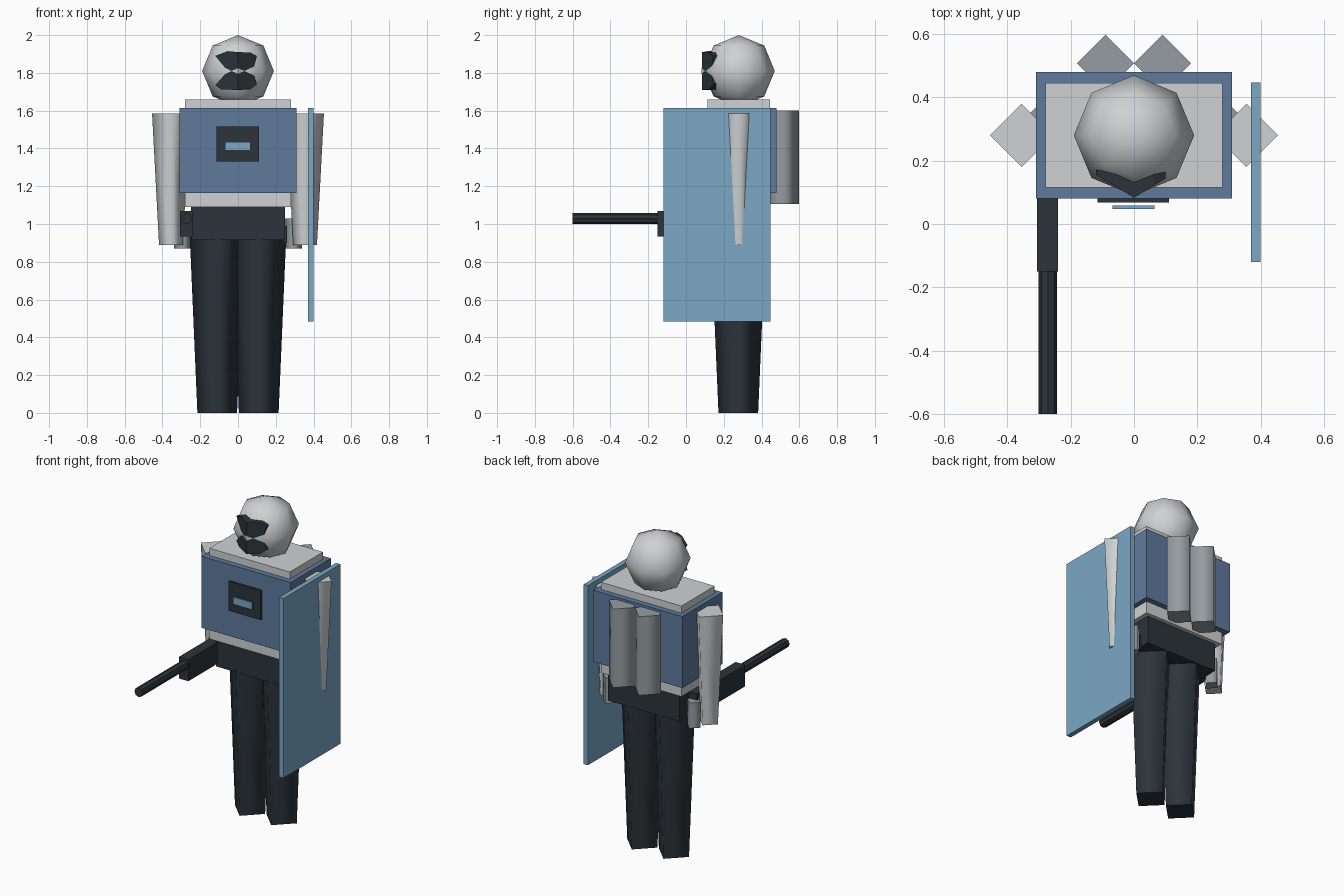
import bpy, bmesh
from mathutils import Matrix, Vector

old = bpy.data.objects.get("Cube")
if old:
    bpy.data.objects.remove(old, do_unlink=True)


def material(name, r, g, b):
    m = bpy.data.materials.new(name)
    m.use_nodes = True
    m.diffuse_color = (r, g, b, 1)
    node = next(n for n in m.node_tree.nodes if n.type == 'BSDF_PRINCIPLED')
    node.inputs["Base Color"].default_value = (r, g, b, 1)
    return m


LIGHT = material("pale grey", 0.62, 0.64, 0.65)
GREY = material("mid grey", 0.30, 0.335, 0.36)
DARK = material("charcoal", 0.025, 0.034, 0.043)
VEST = material("slate blue", 0.112, 0.195, 0.33)
SKY = material("light blue", 0.195, 0.39, 0.56)


def finish(name, bm, mat):
    bmesh.ops.recalc_face_normals(bm, faces=bm.faces)
    mesh = bpy.data.meshes.new(name)
    bm.to_mesh(mesh)
    bm.free()
    mesh.materials.append(mat)
    ob = bpy.data.objects.new(name, mesh)
    bpy.context.scene.collection.objects.link(ob)
    return ob


def box(name, mat, xs, ys, zs):
    bm = bmesh.new()
    bmesh.ops.create_cube(bm, size=1)
    for v in bm.verts:
        v.co = [(a + b) / 2 + c * (b - a) for c, (a, b) in zip(v.co, (xs, ys, zs))]
    return finish(name, bm, mat)


def limb(name, mat, x, y, z0, z1, r0, r1):
    """Four-sided tapered post, corners on the axes, softly shaded sides and flat caps."""
    bm = bmesh.new()
    bmesh.ops.create_cone(bm, cap_ends=True, segments=4, radius1=r0, radius2=r1, depth=z1 - z0,
                          matrix=Matrix.Translation((x, y, (z0 + z1) / 2)))
    for f in bm.faces:
        cap = abs(f.normal.z) > 0.9
        f.smooth = not cap
        if cap:
            for e in f.edges:
                e.smooth = False
    return finish(name, bm, mat)


def prism(name, mat, outline, front, back):
    """Outline in x and z, with a front surface given by a function of x."""
    bm = bmesh.new()
    a = [bm.verts.new((x, front(x), z)) for x, z in outline]
    b = [bm.verts.new((x, back, z)) for x, z in outline]
    n = len(a)
    for i in range(n):
        bm.faces.new((a[i], a[(i + 1) % n], b[(i + 1) % n], b[i]))
    half = n // 2
    for ring in (a, b):
        bm.faces.new(ring[:half + 1])
        bm.faces.new(ring[half:] + ring[:1])
    return finish(name, bm, mat)


MID = 0.28

# Torso
box("torso", LIGHT, (-0.28, 0.28), (0.115, 0.445), (1.09, 1.66))
box("vest", VEST, (-0.31, 0.31), (0.08, 0.48), (1.165, 1.615))
box("hips", DARK, (-0.25, 0.25), (0.14, 0.42), (0.915, 1.095))
box("chest_panel", DARK, (-0.115, 0.11), (0.068, 0.085), (1.33, 1.515))
box("chest_screen", SKY, (-0.068, 0.065), (0.048, 0.058), (1.39, 1.435))

# Paired limbs and back tanks
for side, s in (("left", 1), ("right", -1)):
    limb(side + "_leg", DARK, s * 0.11, 0.277, 0, 0.93, 0.105, 0.145)
    limb(side + "_arm", LIGHT, s * 0.355, MID, 0.89, 1.585, 0.063, 0.1)
    limb(side + "_hand", GREY, s * 0.293, 0.34, 0.87, 1.03, 0.045, 0.045)
    limb(side + "_tank", GREY, s * 0.09, 0.508, 1.105, 1.6, 0.09, 0.09)

# Head
bm = bmesh.new()
bmesh.ops.create_uvsphere(bm, u_segments=8, v_segments=4, radius=0.19,
                          matrix=Matrix.Translation((0, MID, 1.81)))
for f in bm.faces:
    f.smooth = True
finish("head", bm, LIGHT)

# Jagged visor, folded along its middle, with a small central glint
visor = [(0, 1.91), (-0.055, 1.915), (-0.12, 1.89), (-0.055, 1.81), (-0.12, 1.735), (-0.09, 1.712),
         (0, 1.71), (0.065, 1.712), (0.1, 1.74), (0.08, 1.81), (0.1, 1.89), (0.065, 1.908)]
prism("visor", DARK, visor, lambda x: 0.084 + 0.6 * abs(x), 0.17)
glint = [(0, 1.825), (-0.035, 1.81), (0, 1.795), (0.035, 1.81)]
prism("visor_glint", LIGHT, glint, lambda x: 0.082 + 0.6 * abs(x), 0.11)

# Gun in the right hand
box("gun_body", DARK, (-0.307, -0.24), (-0.15, 0.33), (0.935, 1.07))
bm = bmesh.new()
bmesh.ops.create_cone(bm, cap_ends=True, segments=8, radius1=0.029, radius2=0.029, depth=0.46,
                      matrix=Matrix.Translation((-0.272, -0.37, 1.028)) @ Matrix.Rotation(1.5708, 4, 'X'))
finish("gun_barrel", bm, DARK)

# Shield on the left arm
box("holster", DARK, (0.24, 0.26), (0.2, 0.36), (0.9, 0.99))
box("shield", SKY, (0.37, 0.4), (-0.12, 0.447), (0.485, 1.615))
